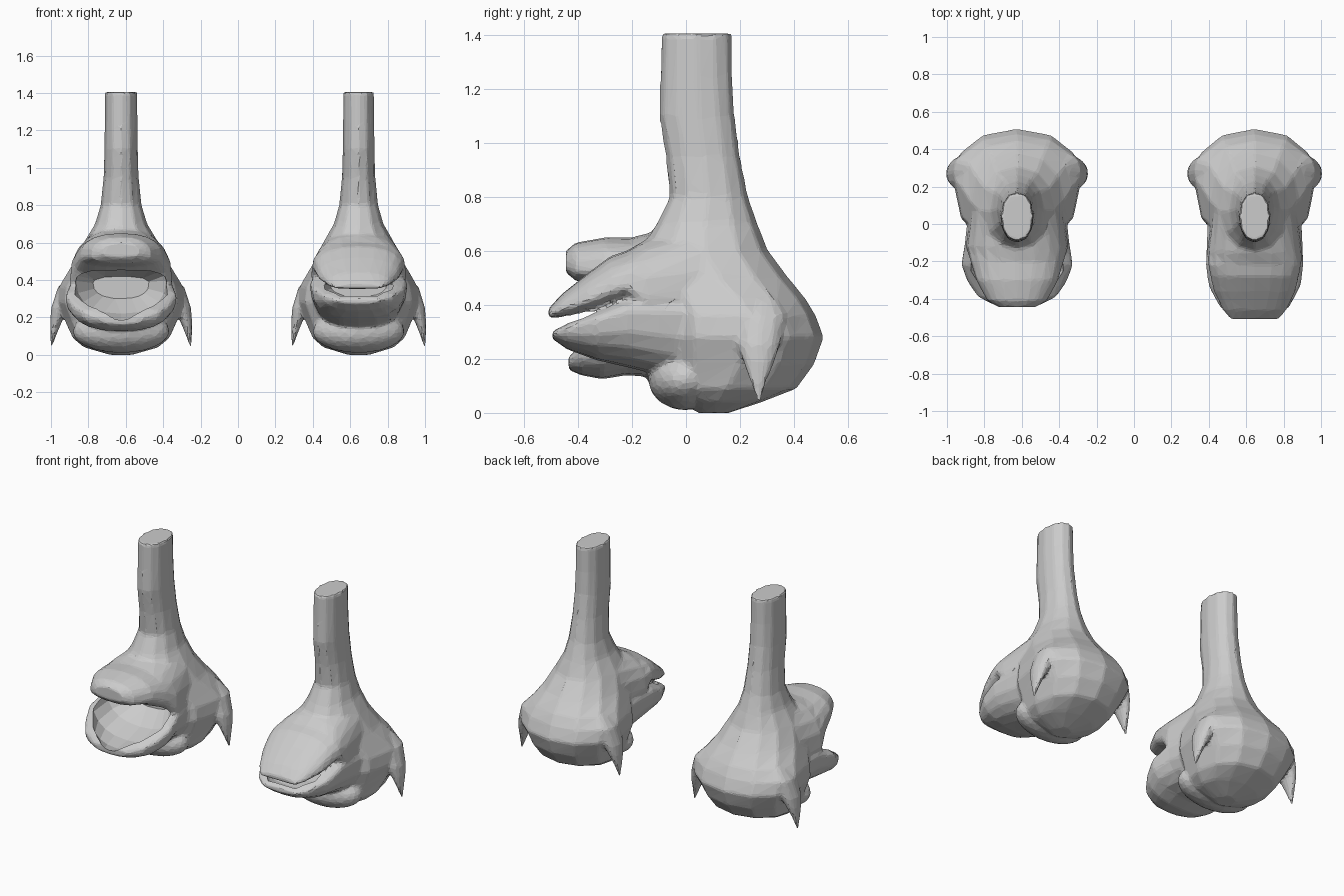
import bpy, bmesh, math
from mathutils import Vector

if "Cube" in bpy.data.objects:
    bpy.data.objects.remove(bpy.data.objects["Cube"])


def spow(v, e):
    return math.copysign(abs(v) ** e, v)


def loft(bm, rings, to_xyz, n=20, e=0.85):
    """Skin rings of (level, x centre, half width, low, mid, high)."""
    loops = []
    for lev, cx, hw, lo, mid, hi in rings:
        loop = []
        for i in range(n):
            a = 2 * math.pi * i / n
            c, s = spow(math.cos(a), e), spow(math.sin(a), e)
            d = mid + s * ((hi - mid) if s > 0 else (mid - lo))
            loop.append(bm.verts.new(to_xyz(lev, cx + hw * c, d)))
        loops.append(loop)
    bm.faces.new(loops[0][::-1])
    bm.faces.new(loops[-1])
    for a, b in zip(loops, loops[1:]):
        for i in range(n):
            j = (i + 1) % n
            bm.faces.new((a[i], a[j], b[j], b[i]))


def loft_up(bm, rings, **k):
    # rings stacked in z: (z, x centre, half width, y front, y widest, y back)
    loft(bm, rings, lambda l, x, d: Vector((x, d, l)), **k)


def loft_deep(bm, rings, widest, **k):
    # rings stacked in y: (y, half width, z low, z high); widest = height share of the widest line
    full = [(y, 0, w, lo, lo + (hi - lo) * widest, hi) for y, w, lo, hi in rings]
    loft(bm, full, lambda l, x, d: Vector((x, l, d)), **k)


def finish(bm, name, x, sx):
    bmesh.ops.recalc_face_normals(bm, faces=bm.faces)
    me = bpy.data.meshes.new(name)
    bm.to_mesh(me)
    bm.free()
    ob = bpy.data.objects.new(name, me)
    bpy.context.collection.objects.link(ob)
    ob.location.x = x
    ob.scale.x = sx
    return ob


# Body and neck, bottom to top
BODY = [(0.0, .06, .04, .1, .16), (.04, .2, .0, .12, .28), (.09, .26, -.08, .15, .41),
        (.18, .30, -.12, .2, .475), (.28, .345, -.15, .24, .51), (.36, .335, -.15, .24, .48),
        (.42, .30, -.16, .2, .445), (.5, .25, -.18, .12, .38), (.6, .2, -.17, .07, .305),
        (.7, .14, -.11, .07, .265), (.8, .11, -.06, .08, .23), (.95, .094, -.075, .07, .2),
        (1.1, .09, -.1, .05, .18), (1.25, .088, -.095, .04, .172), (1.405, .086, -.092, .04, .17)]
# Drooping ear
EAR = [(.42, .25, .03, .22, .28, .34), (.36, .29, .05, .2, .28, .37), (.25, .325, .05, .19, .27, .35),
       (.19, .345, .035, .21, .27, .33), (.12, .36, .02, .235, .27, .30), (.045, .372, .006, .262, .27, .28)]
# Muzzles, front to back
OPEN_UPPER = [(-.445, .1, .52, .6), (-.41, .16, .49, .63), (-.3, .22, .47, .65),
              (-.2, .25, .41, .65), (-.12, .275, .28, .67), (.06, .25, .25, .7)]
OPEN_LOWER = [(-.435, .12, .16, .21), (-.39, .21, .14, .25), (-.31, .265, .125, .3),
              (-.22, .3, .14, .36), (-.1, .28, .13, .42), (.08, .26, .1, .42)]
OPEN_CAVITY = [(-.46, .06, .19, .34), (-.36, .19, .17, .42), (-.25, .255, .18, .46),
               (-.12, .24, .22, .47), (0, .15, .3, .42)]
SHUT_UPPER = [(-.51, .14, .35, .385), (-.46, .18, .355, .44), (-.36, .23, .375, .52),
              (-.28, .25, .4, .58), (-.22, .262, .42, .6), (-.15, .268, .33, .64), (.06, .24, .3, .7)]
SHUT_LOWER = [(-.495, .13, .275, .3), (-.44, .2, .235, .335), (-.33, .26, .195, .385),
              (-.22, .275, .17, .435), (-.1, .27, .14, .44), (.08, .26, .1, .44)]
SHUT_CAVITY = [(-.47, .11, .285, .355), (-.38, .19, .27, .385), (-.28, .215, .28, .41), (-.15, .16, .31, .41)]


def creature(name, x, sx, upper, lower, cavity):
    bm = bmesh.new()
    loft_up(bm, [(z, 0, *r) for z, *r in BODY], n=12, e=0.92)
    loft_deep(bm, upper, .3)
    loft_deep(bm, lower, .78)
    # throat lobe
    lobe = bmesh.ops.create_icosphere(bm, subdivisions=3, radius=1)['verts']
    for v in lobe:
        v.co = Vector((v.co.x * .26, v.co.y * .135 - .005, v.co.z * .115 + .125))
    for s in (1, -1):
        loft_up(bm, [(z, s * cx, *r) for z, cx, *r in EAR], n=10, e=1)
    body = finish(bm, name, x, sx)

    bm = bmesh.new()
    loft_deep(bm, cavity, .7)
    cutter = finish(bm, name + "_mouth_cutter", x, sx)
    cutter.hide_render = True
    cutter.hide_set(True)

    # Fuse into one skin, soften, hollow the mouth, thin out to facets
    m = body.modifiers.new("fuse", 'REMESH')
    m.mode = 'VOXEL'
    m.voxel_size = 0.012
    m = body.modifiers.new("soften", 'SMOOTH')
    m.factor, m.iterations = 0.5, 4
    m = body.modifiers.new("mouth", 'BOOLEAN')
    m.operation, m.object, m.solver = 'DIFFERENCE', cutter, 'EXACT'
    m = body.modifiers.new("facets", 'DECIMATE')
    m.ratio = 0.08

    # Bake the result and drop the cutter
    dg = bpy.context.evaluated_depsgraph_get()
    me = bpy.data.meshes.new_from_object(body.evaluated_get(dg))
    body.modifiers.clear()
    body.data = me
    bpy.data.objects.remove(cutter)
    bpy.context.view_layer.objects.active = body
    body.select_set(True)
    bpy.ops.object.shade_flat()
    body.select_set(False)


creature("open_mouth_head", -.625, 1.0, OPEN_UPPER, OPEN_LOWER, OPEN_CAVITY)
creature("closed_mouth_head", .645, .95, SHUT_UPPER, SHUT_LOWER, SHUT_CAVITY)
